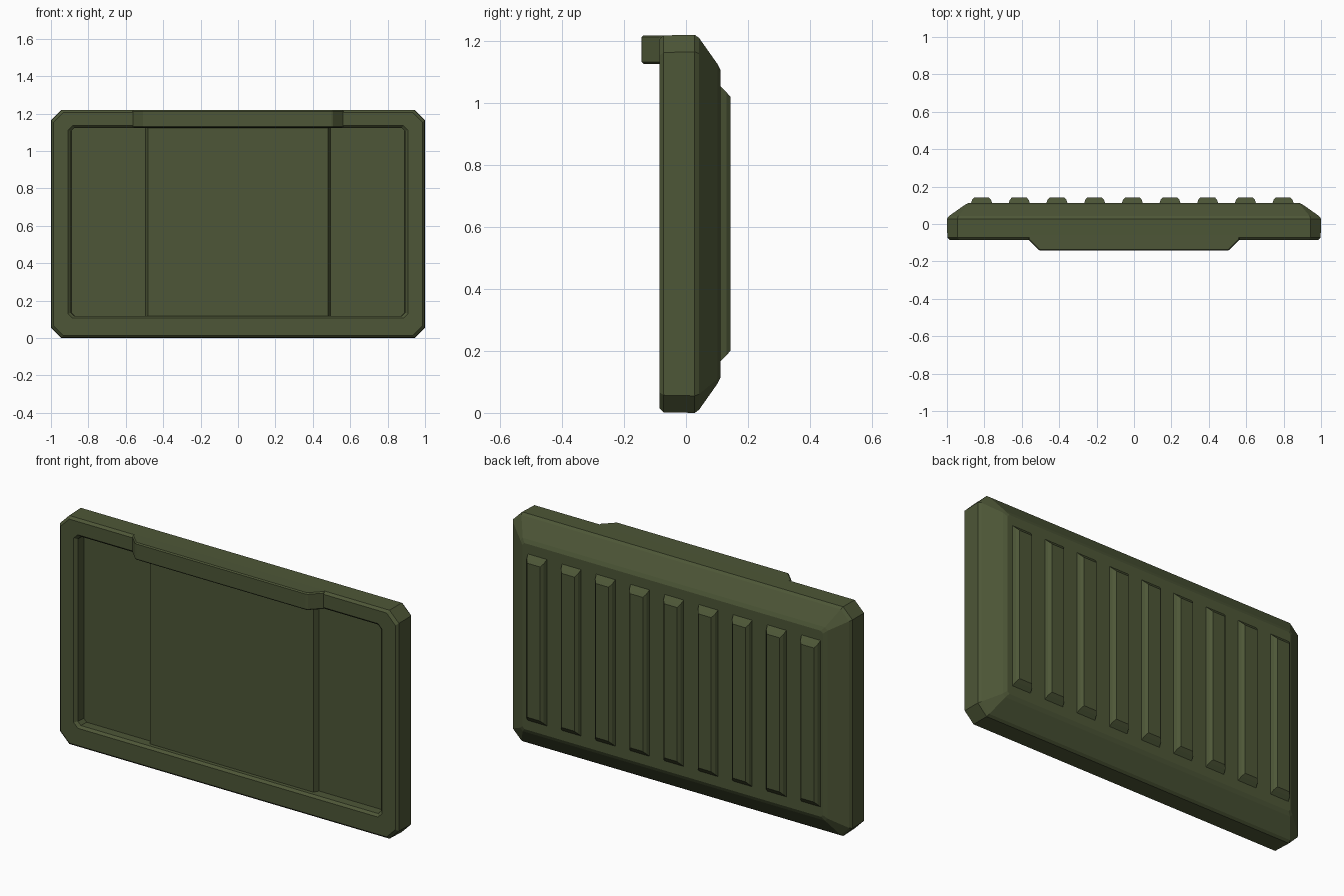
import bpy, bmesh

if "Cube" in bpy.data.objects:
    bpy.data.objects.remove(bpy.data.objects["Cube"])

MID = 0.61  # height of the panel centre

mat = bpy.data.materials.new("olive_green")
mat.diffuse_color = (0.075, 0.094, 0.038, 1)
mat.use_nodes = True
mat.node_tree.nodes["Principled BSDF"].inputs["Base Color"].default_value = mat.diffuse_color


def octagon(y, hx, hz, cut, lift=0.0):
    """Rectangle ring with cut corners, in the plane of the given y."""
    q = [(hx, hz - cut), (hx - cut, hz)]
    pts = q + [(-x, z) for x, z in reversed(q)]
    pts += [(-x, -z) for x, z in pts]
    return [(x, y, z + MID + lift) for x, z in pts]


def loft(name, rings, bevel=0):
    """Skin a list of equal-length rings and cap both ends."""
    bm = bmesh.new()
    rows = [[bm.verts.new(p) for p in r] for r in rings]
    n = len(rows[0])
    for a, b in zip(rows, rows[1:]):
        for i in range(n):
            j = (i + 1) % n
            bm.faces.new((a[i], a[j], b[j], b[i]))
    bm.faces.new(rows[0])
    bm.faces.new(rows[-1])
    bmesh.ops.recalc_face_normals(bm, faces=bm.faces)
    me = bpy.data.meshes.new(name)
    bm.to_mesh(me)
    bm.free()
    me.materials.append(mat)
    ob = bpy.data.objects.new(name, me)
    bpy.context.collection.objects.link(ob)
    if bevel:
        m = ob.modifiers.new("bevel", "BEVEL")
        m.width = bevel
        m.segments = 1
    return ob


# Main panel: back face, sloped back edge, sides, front rim, recess walls, recess floor
loft("panel_shell", [octagon(*r) for r in [
    (0.112, 0.885, 0.495, 0.012),
    (0.102, 0.905, 0.515, 0.015),
    (0.042, 0.99, 0.6, 0.05),
    (0.028, 1.0, 0.61, 0.055),
    (-0.072, 0.998, 0.608, 0.055),
    (-0.085, 0.986, 0.596, 0.052),
    (-0.085, 0.908, 0.515, 0.024, 0.011),
    (-0.072, 0.893, 0.503, 0.018, 0.011),
    (-0.025, 0.89, 0.503, 0.016, 0.011),
]])


def plan_prism(name, profile, z0, z1, bevel=0):
    """Mirror a half outline seen from above and extrude it in z."""
    pts = profile + [(-x, y) for x, y in reversed(profile)]
    return loft(name, [[(x, y, z) for x, y in pts] for z in (z0, z1)], bevel)


# Raised centre plate on the recess floor
plan_prism("recess_centre_plate", [(0.495, -0.015), (0.495, -0.025), (0.481, -0.052)], 0.112, 1.127)

# Protruding lip on the top of the frame
plan_prism("top_lip", [(0.565, -0.055), (0.565, -0.083), (0.505, -0.143)], 1.126, 1.2182, 0.006)

# Vertical ribs on the back, tapered on every side
for i in range(9):
    x = -0.815 + i * 0.2015
    rib = [(0.1, 0.06, 0.455), (0.13, 0.05, 0.425), (0.143, 0.038, 0.41)]
    loft(f"back_rib_{i + 1}", [
        [(x + sx * w, y, MID + sz * h)
         for sx, sz in ((-1, -1), (1, -1), (1, 1), (-1, 1))]
        for y, w, h in rib])
